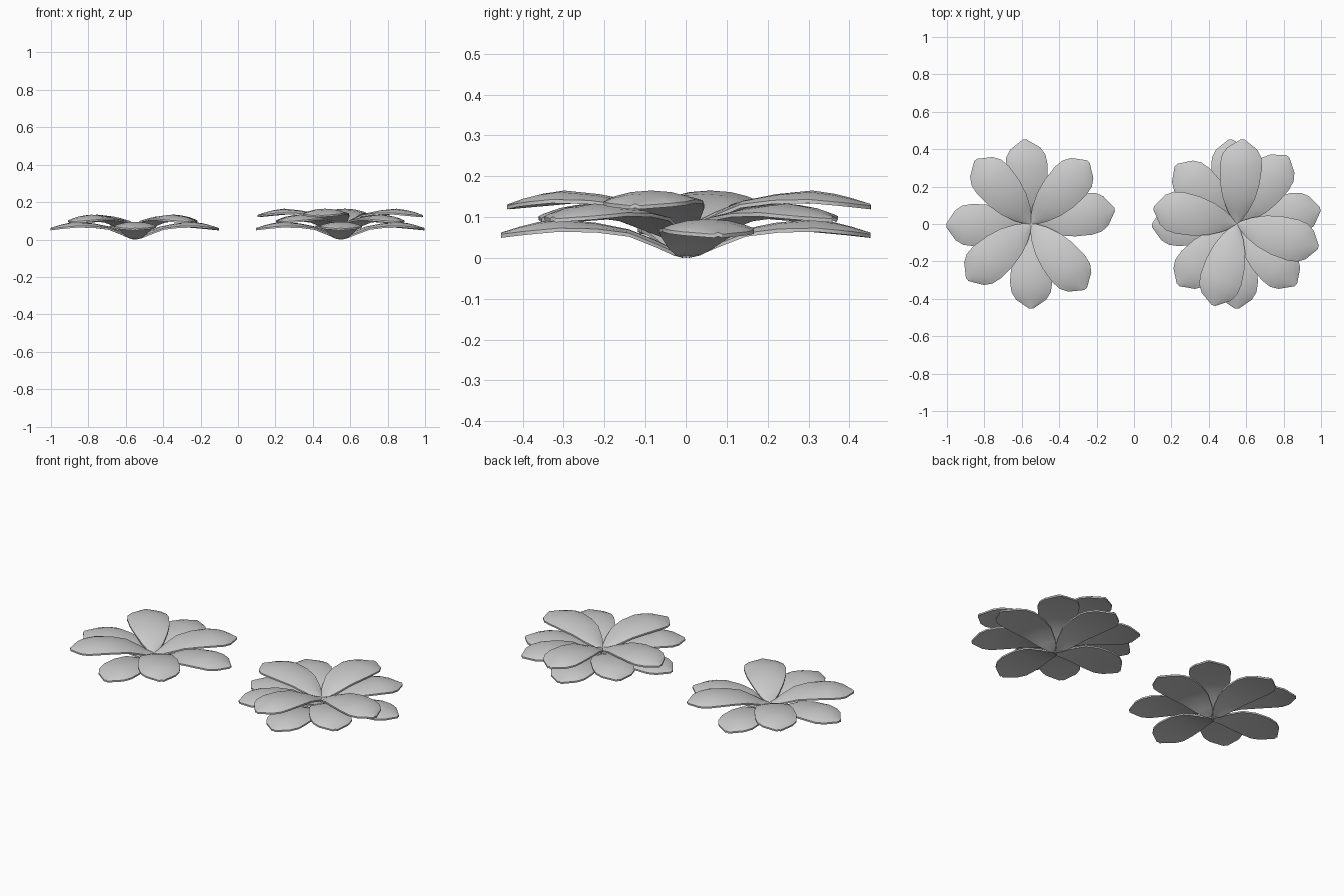
import bpy, bmesh, math

if "Cube" in bpy.data.objects:
    bpy.data.objects.remove(bpy.data.objects["Cube"])

# petal stations: radius, half width, ridge height, underside height
ROWS = [(0.0, 0.008, 0.012, 0.0), (0.03, 0.030, 0.022, 0.006),
        (0.07, 0.056, 0.042, 0.024), (0.14, 0.087, 0.070, 0.052),
        (0.22, 0.106, 0.086, 0.062), (0.31, 0.113, 0.095, 0.064),
        (0.365, 0.105, 0.087, 0.059), (0.405, 0.080, 0.077, 0.055),
        (0.453, 0.010, 0.062, 0.049)]
US = [-1, -0.8, -0.45, 0, 0.45, 0.8, 1]
RIM = 0.009


def add_petal(bm, angle, lift):
    c, s = math.cos(math.radians(angle)), math.sin(math.radians(angle))

    def vert(r, y, z):
        return bm.verts.new((r * c - y * s, r * s + y * c, z + lift))

    loops = []
    for r, w, ridge, under in ROWS:
        edge = under + RIM
        top = [vert(r, u * w, edge + (ridge - edge) * (1 - abs(u) ** 2.2)) for u in US]
        # nearly flat underside, slightly inset from the rim
        bottom = [vert(r, u * w, under + 0.004 * (1 - u * u)) for u in (1, 0, -1)]
        loops.append(top + bottom)
    n = len(loops[0])
    for a, b in zip(loops, loops[1:]):
        for i in range(n):
            j = (i + 1) % n
            bm.faces.new((a[i], b[i], b[j], a[j])).smooth = True
    # close the tip and the base
    bm.faces.new(loops[-1])
    bm.faces.new(loops[0][::-1])


def flower(name, x, layers):
    for i, (lift, angles) in enumerate(layers):
        bm = bmesh.new()
        for a in angles:
            add_petal(bm, a, lift)
        bmesh.ops.recalc_face_normals(bm, faces=bm.faces)
        # keep the rim crisp
        for e in bm.edges:
            if len(e.link_faces) == 2 and e.calc_face_angle(0) > math.radians(40):
                e.smooth = False
        me = bpy.data.meshes.new(name)
        bm.to_mesh(me)
        bm.free()
        ob = bpy.data.objects.new(f"{name}_petals_{i + 1}", me)
        ob.location.x = x
        bpy.context.collection.objects.link(ob)


lower = (0.0, (10, 94.5, 181, 270))
middle = (0.038, (47.5, 131, 221, 310))
middle_full = (0.038, (53, 136, 226, 314))
upper = (0.07, (-16, 86, 169, 254))

# two-layer flower on the left, three-layer flower on the right
flower("small_flower", -0.55, [lower, middle])
flower("full_flower", 0.55, [lower, middle_full, upper])
